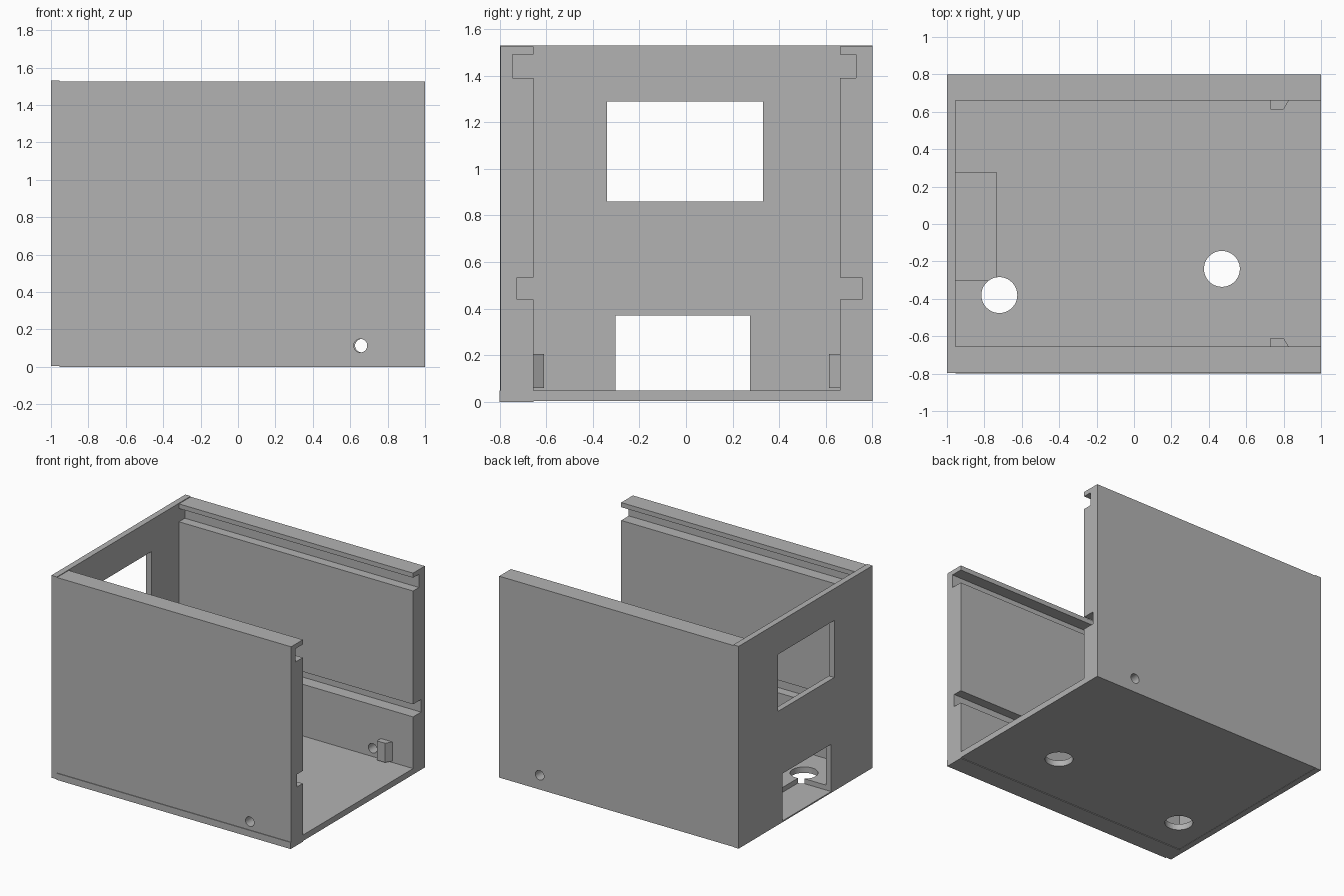
import bpy
import bmesh
from mathutils import Matrix, Vector

cube = bpy.data.objects.get("Cube")
if cube:
    bpy.data.objects.remove(cube, do_unlink=True)

GREY = (0.45, 0.45, 0.45, 1.0)
mat = bpy.data.materials.new("plain grey")
mat.use_nodes = True
mat.diffuse_color = GREY
mat.node_tree.nodes["Principled BSDF"].inputs["Base Color"].default_value = GREY


def prism(name, outline, start, depth):
    """Extrude a flat outline of 3D points along a vector."""
    bm = bmesh.new()
    face = bm.faces.new([bm.verts.new(Vector(p) + Vector(start)) for p in outline])
    new = bmesh.ops.extrude_face_region(bm, geom=[face])["geom"]
    bmesh.ops.translate(bm, vec=depth, verts=[g for g in new if isinstance(g, bmesh.types.BMVert)])
    bmesh.ops.recalc_face_normals(bm, faces=bm.faces)
    return finish(name, bm)


def finish(name, bm):
    mesh = bpy.data.meshes.new(name)
    bm.to_mesh(mesh)
    bm.free()
    mesh.materials.append(mat)
    obj = bpy.data.objects.new(name, mesh)
    bpy.context.collection.objects.link(obj)
    return obj


def box(name, x0, x1, y0, y1, z0, z1):
    outline = [(x0, y0, z0), (x1, y0, z0), (x1, y1, z0), (x0, y1, z0)]
    return prism(name, outline, (0, 0, 0), (0, 0, z1 - z0))


def drill(name, centre, radius, length, axis):
    bm = bmesh.new()
    bmesh.ops.create_cone(bm, cap_ends=True, segments=48, radius1=radius, radius2=radius, depth=length)
    if axis == "Y":
        bm.transform(Matrix.Rotation(1.5707963, 4, "X"))
    bm.transform(Matrix.Translation(centre))
    return finish(name, bm)


def cut(target, cutters):
    bpy.context.view_layer.objects.active = target
    for cutter in cutters:
        mod = target.modifiers.new("cut", "BOOLEAN")
        mod.operation = "DIFFERENCE"
        mod.solver = "EXACT"
        mod.object = cutter
        bpy.ops.object.modifier_apply(modifier=mod.name)


# Main dimensions
BACK, INNER, OPEN = -1.0, -0.955, 1.0
FRONT_IN, REAR_IN = -0.655, 0.66
FLOOR, RIM, TOP = 0.05, 1.525, 1.53


def inner_edge(y, low_y, high_y):
    """Inner side of a wall from floor to rim, with two rail grooves."""
    pts = [(y, FLOOR)]
    for depth_y, z0, z1 in ((low_y, 0.44, 0.535), (high_y, 1.39, 1.49)):
        pts += [(y, z0), (depth_y, z0), (depth_y, z1), (y, z1)]
    return pts + [(y, RIM)]


# Floor and grooved side walls as one U-shaped profile
front = inner_edge(FRONT_IN, -0.725, -0.745)
rear = inner_edge(REAR_IN, 0.755, 0.73)
profile = [(-0.80, 0.0), (FRONT_IN, 0.0), (FRONT_IN, 0.005), (0.80, 0.005), (0.80, RIM)]
profile += rear[::-1] + front + [(-0.795, RIM), (-0.795, FLOOR), (-0.80, FLOOR)]
shell = prism("floor_and_side_walls", [(0, y, z) for y, z in profile], (INNER, 0, 0), (OPEN - INNER, 0, 0))

# End wall
end_wall = box("end_wall", BACK, INNER, -0.797, 0.80, 0.003, TOP)

# Openings: end windows, floor holes and small wall holes
upper = box("upper_window_cutter", -1.1, -0.9, -0.34, 0.33, 0.86, 1.29)
lower = box("lower_window_cutter", -1.1, -0.735, -0.303, 0.275, 0.013, 0.37)
floor_holes = [drill("floor_hole_cutter", (x, y, 0), 0.096, 0.4, "Z")
               for x, y in ((-0.72, -0.38), (0.47, -0.24))]
wall_holes = [drill("wall_hole_cutter", (x, y, 0.113), 0.036, 0.4, "Y")
              for x, y in ((0.655, -0.75), (0.662, 0.75))]
cut(shell, [lower] + floor_holes + wall_holes)
cut(end_wall, [upper, lower])
for cutter in [upper, lower] + floor_holes + wall_holes:
    bpy.data.objects.remove(cutter, do_unlink=True)

# Stop blocks inside each wall, each with a sloped side
for name, wall, tip in (("front_stop", FRONT_IN, -0.61), ("rear_stop", REAR_IN, 0.613)):
    outline = [(0.73, wall, 0), (0.73, tip, 0), (0.80, tip, 0), (0.827, wall, 0)]
    prism(name, outline, (0, 0, 0.06), (0, 0, 0.145))
